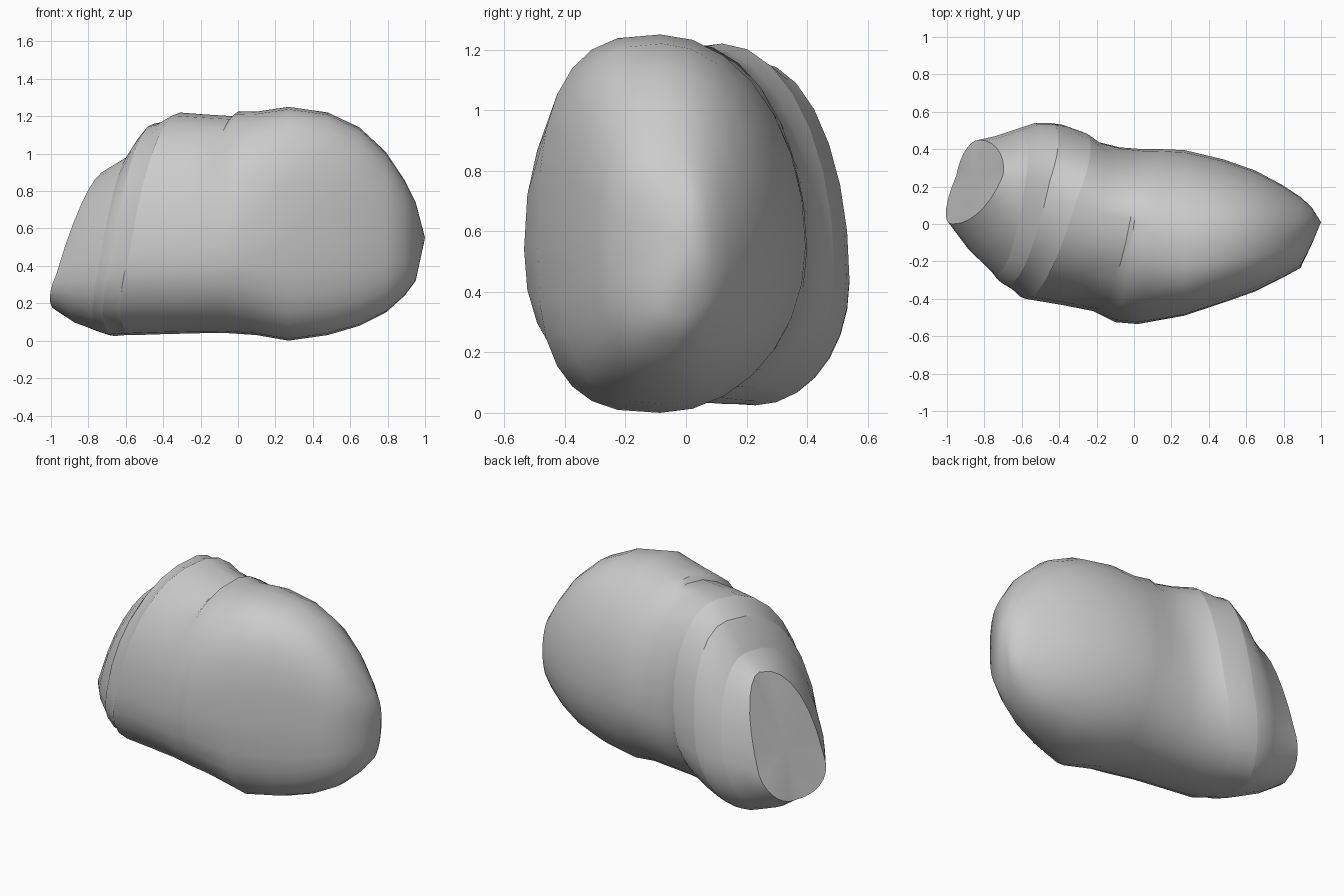
import bpy
import bmesh
import math
from mathutils import Vector

cube = bpy.data.objects.get("Cube")
if cube:
    bpy.data.objects.remove(cube, do_unlink=True)

SEGMENTS = 28

# Leaning rings of the folded end. Each row holds:
# x at front, top, back, bottom | y at front, middle, back | z at bottom, middle, top
folded_rings = [
    (-.97, -.7, -.83, -.95, 0, .26, .45, .16, .36, .91),
    (-.87, -.64, -.74, -.85, -.14, .24, .47, .09, .4, .95),
    (-.74, -.58, -.62, -.75, -.27, .23, .51, .05, .42, .99),
    (-.71, -.51, -.53, -.69, -.31, .24, .54, .03, .43, 1.09),
    (-.68, -.45, -.45, -.66, -.33, .23, .54, .025, .44, 1.16),
    (-.63, -.4, -.38, -.6, -.36, .19, .53, .03, .45, 1.17),
    (-.58, -.31, -.27, -.55, -.4, .12, .49, .03, .47, 1.22),
    (-.4, -.18, -.2, -.4, -.43, .06, .44, .035, .5, 1.21),
    (-.22, -.02, -.08, -.2, -.465, .02, .41, .04, .5, 1.2),
    (-.1, 0, .05, -.05, -.525, 0, .4, .04, .52, 1.225),
    (.02, .1, .15, .1, -.535, -.05, .4, .03, .54, 1.225),
]

# Upright rings of the rounded end: x, then y and z as above
rounded_rings = [
    (.27, -.49, -.085, .395, 0, .55, 1.25),
    (.48, -.42, -.08, .345, .03, .55, 1.22),
    (.65, -.36, -.07, .285, .08, .55, 1.14),
    (.79, -.29, -.06, .21, .15, .55, 1.01),
    (.89, -.235, -.04, .145, .24, .54, .86),
    (.95, -.11, 0, .09, .32, .54, .74),
]


def make_material(name, value):
    material = bpy.data.materials.new(name)
    material.use_nodes = True
    colour = (value, value, value, 1)
    material.diffuse_color = colour
    shader = material.node_tree.nodes["Principled BSDF"]
    shader.inputs["Base Color"].default_value = colour
    shader.inputs["Roughness"].default_value = .8
    return material


def ring_points(row, front_squareness):
    """Join the front, top, back and bottom points with rounded quarter arcs."""
    front_x, top_x, back_x, bottom_x, front, middle, back, bottom, height, top = row
    centre = Vector(((front_x + top_x + back_x + bottom_x) / 4, middle, height))
    points = []
    for step in range(SEGMENTS):
        angle = math.tau * step / SEGMENTS
        across, up = math.cos(angle), math.sin(angle)
        power = 2 / (front_squareness if across > 0 else 2)
        side = Vector((front_x, front, height)) if across > 0 else Vector((back_x, back, height))
        end = Vector((top_x, middle, top)) if up > 0 else Vector((bottom_x, middle, bottom))
        points.append(centre
                      + (side - centre) * abs(across) ** power
                      + (end - centre) * abs(up) ** power)
    return points


def close_end(bm, ring, tip):
    """Close an end of the loft with a fan around its tip."""
    apex = bm.verts.new(tip)
    for i, vert in enumerate(ring):
        bm.faces.new((vert, ring[(i + 1) % SEGMENTS], apex))


# Body: one loft through all the rings, squarer in front on the rounded end
sections = [ring_points(row, 2.25) for row in folded_rings]
sections += [ring_points((row[0],) * 4 + row[1:], 2.85) for row in rounded_rings]
bm = bmesh.new()
rings = [[bm.verts.new(point) for point in section] for section in sections]
for first, second in zip(rings, rings[1:]):
    for i in range(SEGMENTS):
        j = (i + 1) % SEGMENTS
        bm.faces.new((first[i], first[j], second[j], second[i]))

# Flat cap on the folded end, blunt tip on the rounded end
flat_centre = sum((vert.co for vert in rings[0]), Vector()) / SEGMENTS
close_end(bm, rings[0], flat_centre)
close_end(bm, rings[-1], (1, .01, .55))
bmesh.ops.recalc_face_normals(bm, faces=bm.faces)

# Hard creases along the folds
for index in (0, 2, 4, 6):
    ring = rings[index]
    for i, vert in enumerate(ring):
        edge = bm.edges.get((vert, ring[(i + 1) % SEGMENTS]))
        edge.smooth = False

mesh = bpy.data.meshes.new("body")
bm.to_mesh(mesh)
bm.free()
body = bpy.data.objects.new("body", mesh)
bpy.context.collection.objects.link(body)
mesh.materials.append(make_material("plain grey", .6))

bpy.ops.object.select_all(action="DESELECT")
body.select_set(True)
bpy.context.view_layer.objects.active = body
bpy.ops.object.shade_smooth_by_angle(angle=math.radians(40))
